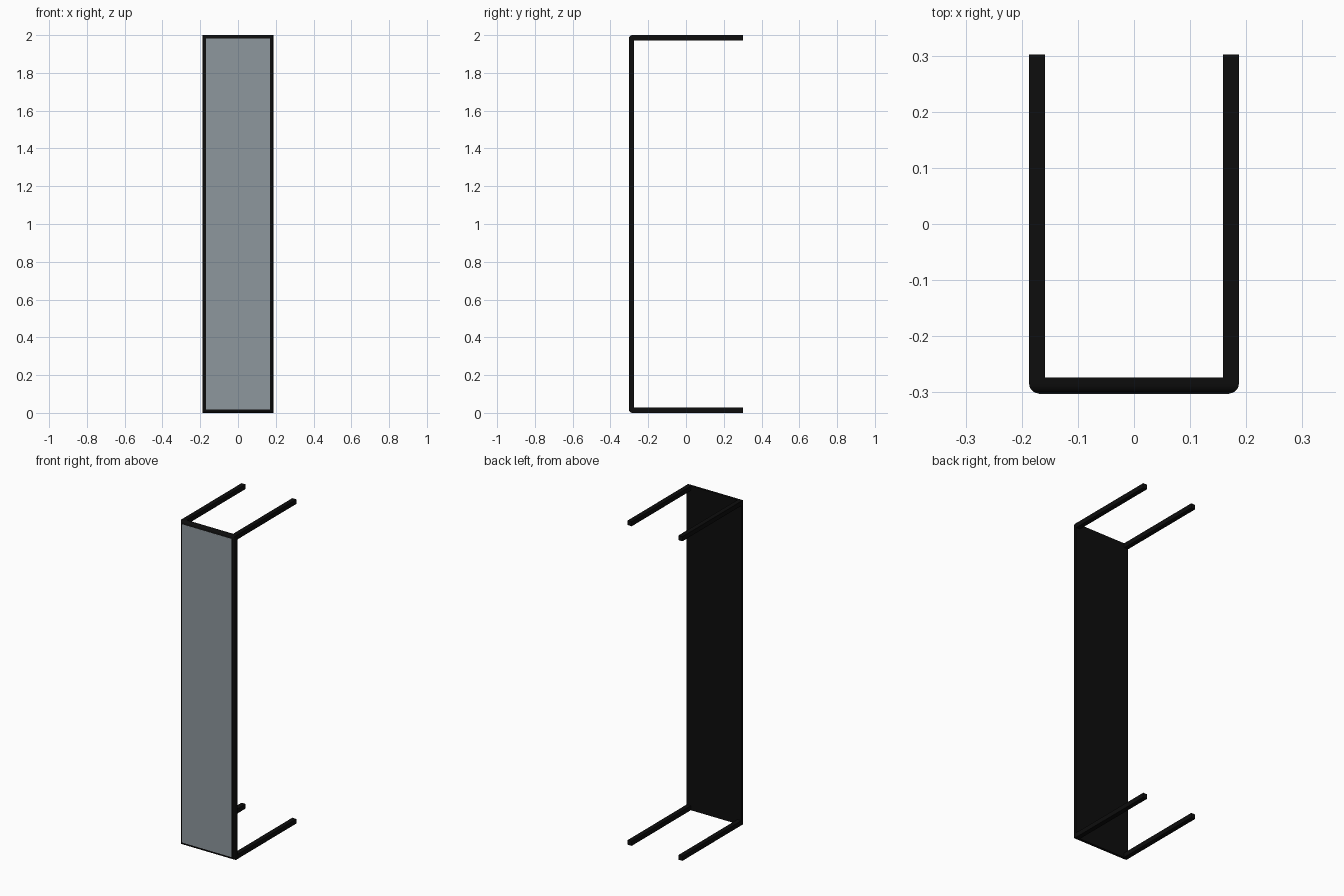
import bpy, bmesh
from mathutils import Vector

if "Cube" in bpy.data.objects:
    bpy.data.objects.remove(bpy.data.objects["Cube"])

W, D, H = 0.187, 0.302, 2.0   # half width, half depth, height
T, R = 0.028, 0.018           # bar thickness, front edge rounding


def material(name, color):
    m = bpy.data.materials.new(name)
    m.diffuse_color = color
    m.use_nodes = True
    m.node_tree.nodes["Principled BSDF"].inputs["Base Color"].default_value = m.diffuse_color
    return m


def box(name, lo, hi, mat, round_front=0.0):
    lo, hi = Vector(lo), Vector(hi)
    bm = bmesh.new()
    bmesh.ops.create_cube(bm, size=1)
    for v in bm.verts:
        v.co = Vector((lo[i] + (v.co[i] + 0.5) * (hi[i] - lo[i]) for i in range(3)))
    if round_front:
        edges = [e for e in bm.edges if all(abs(v.co.y - lo.y) < 1e-5 for v in e.verts)]
        bmesh.ops.bevel(bm, geom=edges, offset=round_front, segments=6,
                        profile=0.5, affect='EDGES')
    bmesh.ops.recalc_face_normals(bm, faces=bm.faces)
    me = bpy.data.meshes.new(name)
    bm.to_mesh(me)
    bm.free()
    me.materials.append(mat)
    ob = bpy.data.objects.new(name, me)
    bpy.context.collection.objects.link(ob)
    if round_front:
        bpy.ops.object.select_all(action='DESELECT')
        ob.select_set(True)
        bpy.context.view_layer.objects.active = ob
        bpy.ops.object.shade_smooth_by_angle(angle=0.6)
    return ob


black = material("black_metal", (0.004, 0.004, 0.004, 1))
glass = material("grey_glass", (0.27, 0.31, 0.34, 1))

# Upright backing with rounded front rim
box("panel_frame", (-W, -D, 0), (W, -D + T, H), black, R)

# Grey sheet on the front, just inside the rim
box("front_sheet", (-W + R, -D - 0.0008, R), (W - R, -D + 0.002, H - R), glass)

# Four square bars running back from the corners
for side, x in (("left", -W), ("right", W - T)):
    for level, z in (("bottom", 0), ("top", H - T)):
        box(f"{side}_{level}_bar", (x, -D + T - 0.001, z), (x + T, D, z + T), black)
